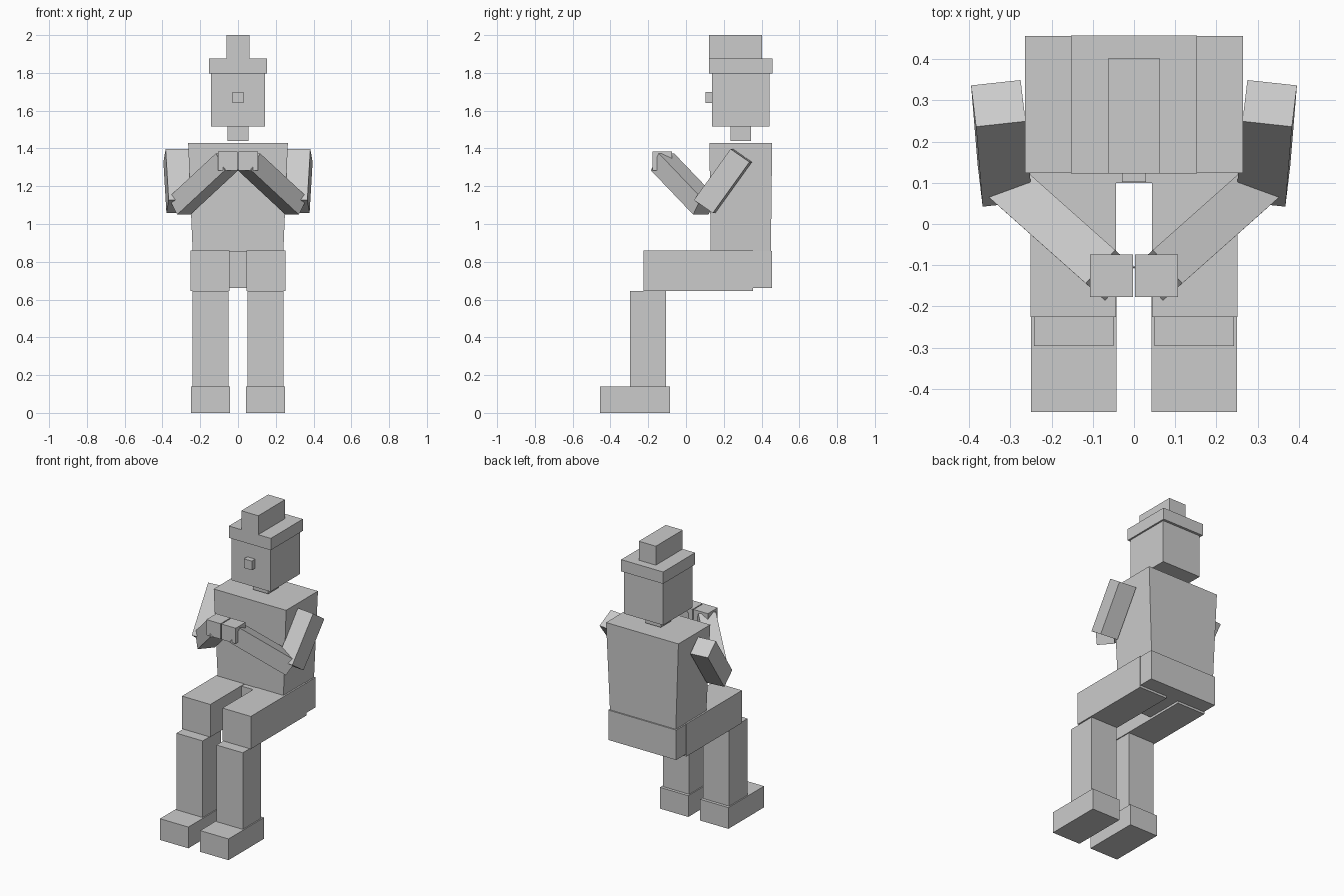
import bpy
import bmesh
from mathutils import Vector

if "Cube" in bpy.data.objects:
    bpy.data.objects.remove(bpy.data.objects["Cube"])

grey = bpy.data.materials.new("plain grey")
grey.diffuse_color = (0.6, 0.6, 0.6, 1)
grey.use_nodes = True
grey.node_tree.nodes["Principled BSDF"].inputs["Base Color"].default_value = grey.diffuse_color


def block(name, origin, a, b, c, taper=None):
    """Box spanned by three edge vectors from one corner; taper = (x, y) scale of its base."""
    bm = bmesh.new()
    bmesh.ops.create_cube(bm, size=1)
    origin, a, b, c = Vector(origin), Vector(a), Vector(b), Vector(c)
    centre = origin + (a + b + c) / 2
    for v in bm.verts:
        s = v.co.copy()
        low = s.z < 0
        v.co = centre + a * s.x + b * s.y + c * s.z
        if taper and low:
            v.co.x = centre.x + (v.co.x - centre.x) * taper[0]
            v.co.y = centre.y + (v.co.y - centre.y) * taper[1]
    bmesh.ops.recalc_face_normals(bm, faces=bm.faces)
    mesh = bpy.data.meshes.new(name)
    bm.to_mesh(mesh)
    bm.free()
    mesh.materials.append(grey)
    obj = bpy.data.objects.new(name, mesh)
    bpy.context.collection.objects.link(obj)
    return obj


def box(name, x, y, z, taper=None):
    """Axis-aligned box from (min, max) ranges."""
    return block(name, (x[0], y[0], z[0]), (x[1] - x[0], 0, 0),
                 (0, y[1] - y[0], 0), (0, 0, z[1] - z[0]), taper)


# Head and hat
box("head", (-0.142, 0.142), (0.137, 0.441), (1.515, 1.797))
box("nose", (-0.029, 0.029), (0.102, 0.14), (1.64, 1.70))
box("hat_brim", (-0.153, 0.153), (0.123, 0.457), (1.797, 1.875))
box("hat_crown", (-0.062, 0.062), (0.123, 0.403), (1.875, 2.0))
box("neck", (-0.056, 0.056), (0.235, 0.343), (1.44, 1.515))

# Body, narrowing toward the waist
box("torso", (-0.264, 0.264), (0.124, 0.456), (0.858, 1.43), taper=(0.91, 0.96))
box("pelvis", (-0.248, 0.248), (0.10, 0.456), (0.66, 0.857))

# Legs and arms, one set per side
for side, s in (("left", 1), ("right", -1)):
    def mirrored(v):
        return (v[0] * s, v[1], v[2])

    def span(lo, hi):
        return tuple(sorted((lo * s, hi * s)))

    box(side + "_thigh", span(0.044, 0.251), (-0.225, 0.355), (0.645, 0.86))
    box(side + "_shin", span(0.05, 0.242), (-0.296, -0.105), (0.14, 0.645))
    box(side + "_foot", span(0.043, 0.25), (-0.456, -0.085), (0, 0.14))

    # Upper arm: leaning forward from the shoulder
    block(side + "_upper_arm", mirrored((0.383, 0.236, 1.397)),
          mirrored((-0.12, 0.013, 0)), mirrored((-0.016, -0.194, -0.27)),
          mirrored((0.012, 0.10, -0.069)))
    # Forearm: rising inward from the elbow to the hand
    block(side + "_forearm", mirrored((0.07, -0.186, 1.284)),
          mirrored((-0.071, 0.081, 0)), mirrored((0.252, 0.224, -0.234)),
          mirrored((0.047, 0.042, 0.09)))
    box(side + "_hand", span(0.003, 0.107), (-0.177, -0.074), (1.283, 1.385))
